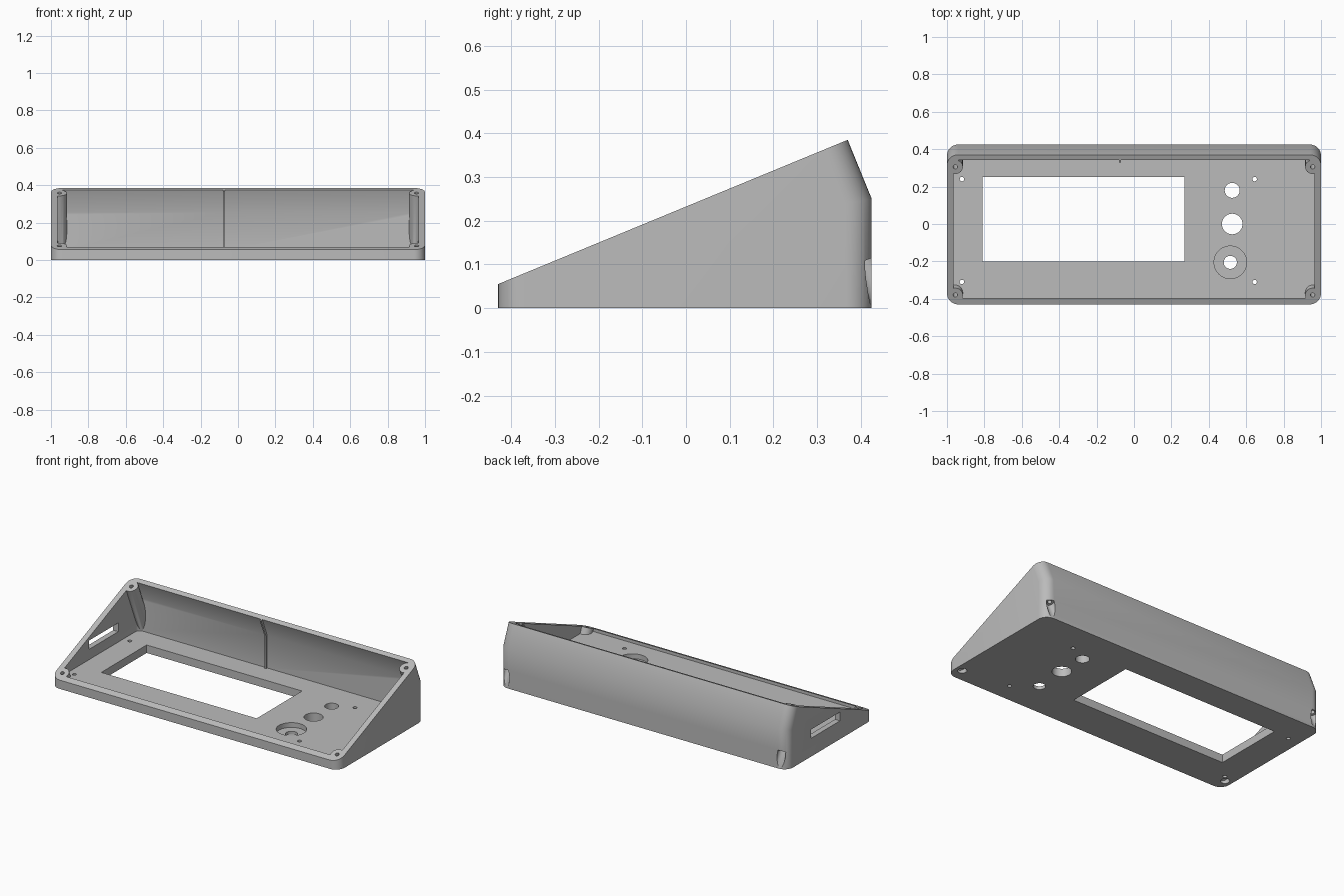
import bpy, bmesh, math
from mathutils import Matrix, Vector

cube = bpy.data.objects.get("Cube")
if cube:
    bpy.data.objects.remove(cube, do_unlink=True)

SLOPE = 0.4125                      # rise of the sloping rim per unit of depth
UP = Vector((0, -SLOPE, 1))         # direction square to the rim, per unit of height


def add_object(name, bm):
    bmesh.ops.recalc_face_normals(bm, faces=bm.faces)
    mesh = bpy.data.meshes.new(name)
    bm.to_mesh(mesh)
    bm.free()
    obj = bpy.data.objects.new(name, mesh)
    bpy.context.collection.objects.link(obj)
    return obj


def prism(name, profile, x0, x1, radius=0):
    """Extrude a side profile along x and round its upright corners."""
    bm = bmesh.new()
    face = bm.faces.new([bm.verts.new((x0, y, z)) for y, z in profile])
    ext = bmesh.ops.extrude_face_region(bm, geom=[face])
    moved = [v for v in ext["geom"] if isinstance(v, bmesh.types.BMVert)]
    bmesh.ops.translate(bm, verts=moved, vec=(x1 - x0, 0, 0))
    bmesh.ops.recalc_face_normals(bm, faces=bm.faces)
    if radius:
        upright = []
        for e in bm.edges:
            d = e.verts[1].co - e.verts[0].co
            if abs(d.x) < 1e-5 and abs(d.z) > abs(d.y):
                upright.append(e)
        bmesh.ops.bevel(bm, geom=upright, offset=radius, segments=8,
                        profile=0.5, affect='EDGES')
    return add_object(name, bm)


def box(name, x0, x1, y0, y1, z0, z1):
    return prism(name, [(y0, z0), (y1, z0), (y1, z1), (y0, z1)], x0, x1)


def rod(name, start, end, radius, sides=32):
    start, end = Vector(start), Vector(end)
    axis = end - start
    turn = axis.to_track_quat('Z', 'Y').to_matrix().to_4x4()
    bm = bmesh.new()
    bmesh.ops.create_cone(bm, cap_ends=True, segments=sides, radius1=radius,
                          radius2=radius, depth=axis.length,
                          matrix=Matrix.Translation((start + end) / 2) @ turn)
    return add_object(name, bm)


def cut(obj, cutters):
    """Subtract each cutter, bake the result and discard the cutters."""
    for c in cutters:
        c.hide_render = True
        mod = obj.modifiers.new("cut", 'BOOLEAN')
        mod.operation = 'DIFFERENCE'
        mod.solver = 'EXACT'
        mod.object = c
    graph = bpy.context.evaluated_depsgraph_get()
    baked = bpy.data.meshes.new_from_object(obj.evaluated_get(graph))
    obj.modifiers.clear()
    obj.data = baked
    for c in cutters:
        bpy.data.objects.remove(c, do_unlink=True)


# Outer wedge, with the back's upper band square to the rim
shell = prism("enclosure_shell",
              [(-.43, 0), (.425, 0), (.425, .25), (.37, .385), (-.43, .055)],
              -1, 1, .06)

# Hollow interior, leaving out the corner posts and the thin back rib
cavity = prism("cavity",
               [(-.395, .05), (.39, .05), (.39, .255), (.297, .48), (-.395, .48)],
               -.965, .965, .03)
screws = [(Vector((side * .955, y, z)), deep)
          for side in (-1, 1)
          for y, z, deep in ((.305, .358, .25), (-.38, .076, .046))]
posts = [rod("post", p - UP * .5, p + UP * .3, .04) for p, _ in screws]
rib = prism("rib", [(.45, .03), (.378, .03), (.378, .252), (.27, .514), (.45, .514)],
            -.08, -.07)
cut(shell, [cavity] if cut(cavity, posts + [rib]) is None else [])

# Display window and cable slot in the right wall
openings = [box("window", -.81, .27, -.2, .25, -.1, .1),
            box("slot", -1.1, -.9, -.1, .19, .115, .17)]

# Control holes, the front one with a wide recess, and small mounting holes
for x, y, r in ((.525, .18, .04), (.525, 0, .055), (.515, -.205, .035)):
    openings.append(rod("control_hole", (x, y, -.1), (x, y, .1), r, 48))
openings.append(rod("recess", (.515, -.205, .02), (.515, -.205, .1), .087, 64))
for x in (-.92, .645):
    for y in (-.31, .24):
        openings.append(rod("mount_hole", (x, y, -.1), (x, y, .1), .012, 16))

# Screw holes square to the rim, with head recesses at their lower ends
for p, deep in screws:
    openings.append(rod("screw_hole", p - UP * .5, p + UP * .1, .012, 16))
    openings.append(rod("head_recess", p - UP * .5, p - UP * deep, .025, 24))
cut(shell, openings)

# Plain grey plastic
grey = bpy.data.materials.new("grey_plastic")
grey.use_nodes = True
colour = (.5, .5, .5, 1)
grey.diffuse_color = colour
grey.node_tree.nodes["Principled BSDF"].inputs["Base Color"].default_value = colour
shell.data.materials.clear()
shell.data.materials.append(grey)
for poly in shell.data.polygons:
    poly.material_index = 0

bpy.ops.object.select_all(action='DESELECT')
shell.select_set(True)
bpy.context.view_layer.objects.active = shell
bpy.ops.object.shade_smooth_by_angle(angle=math.radians(30))
